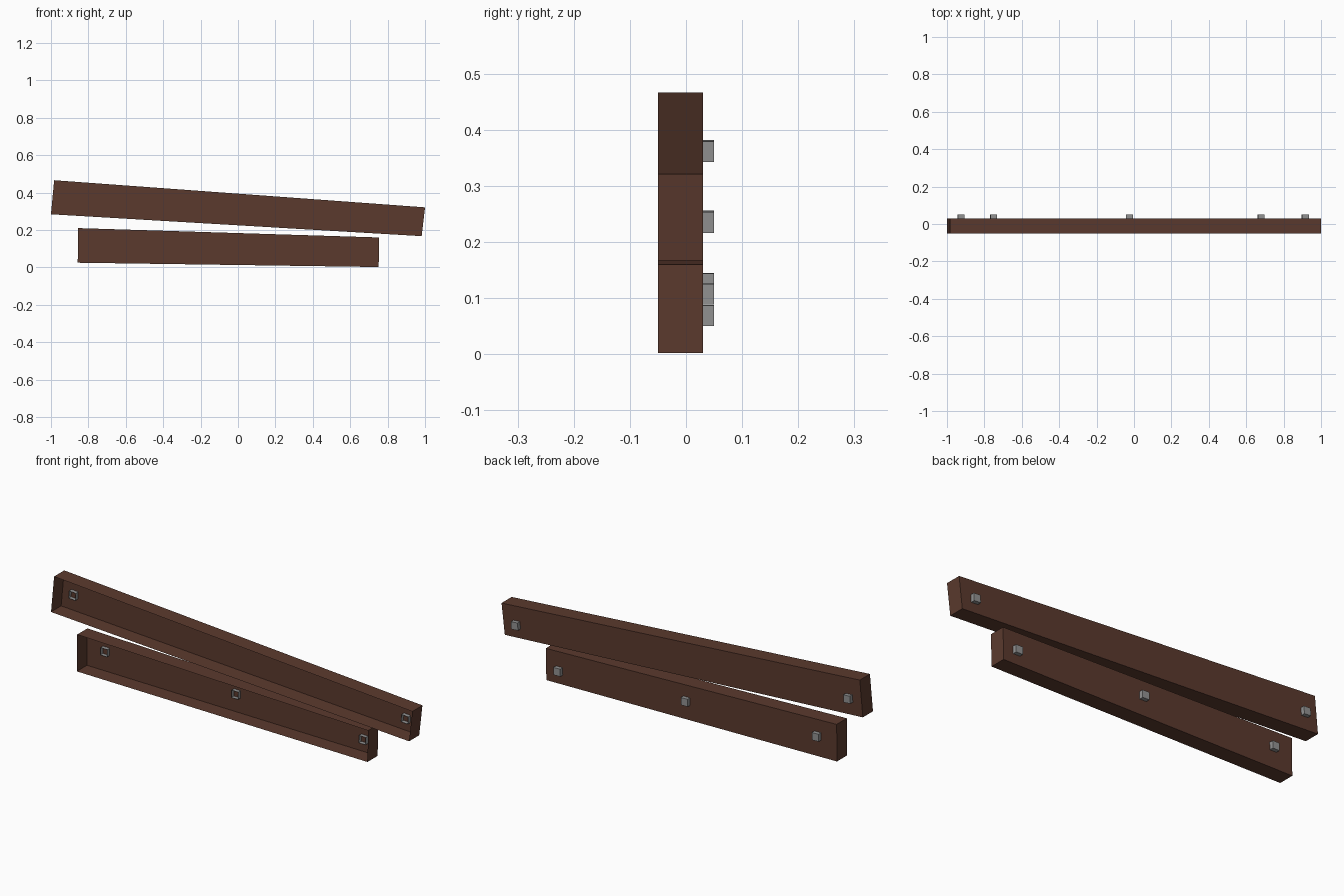
import bpy, math

if "Cube" in bpy.data.objects:
    bpy.data.objects.remove(bpy.data.objects["Cube"])


def material(name, rgb):
    m = bpy.data.materials.new(name)
    m.diffuse_color = (*rgb, 1)
    m.use_nodes = True
    m.node_tree.nodes["Principled BSDF"].inputs["Base Color"].default_value = m.diffuse_color
    return m


wood = material("dark_wood", (0.105, 0.042, 0.027))
metal = material("grey_metal", (0.29, 0.29, 0.29))


def open_shell(name, outline, y_front, y_back, mat):
    """Shell from an x-z outline (counter-clockwise from the front), open at the front."""
    n = len(outline)
    verts = [(x, y_front, z) for x, z in outline] + [(x, y_back, z) for x, z in outline]
    faces = [(i, n + i, n + (i + 1) % n, (i + 1) % n) for i in range(n)]
    faces.append(tuple(reversed(range(n, 2 * n))))
    mesh = bpy.data.meshes.new(name)
    mesh.from_pydata(verts, [], faces)
    mesh.materials.append(mat)
    obj = bpy.data.objects.new(name, mesh)
    bpy.context.collection.objects.link(obj)
    return obj


def nail(name, x, z, tilt):
    """Small tilted square nail that passes through the board's back."""
    r = 0.0185
    c, s = math.cos(tilt), math.sin(tilt)
    square = [(-r, -r), (r, -r), (r, r), (-r, r)]
    outline = [(x + a * c - b * s, z + a * s + b * c) for a, b in square]
    open_shell(name, outline, 0.01, 0.05, metal)


# two slightly tapered, tilted boards with open fronts
open_shell("upper_board", [(-1.0, 0.284), (0.982, 0.167), (1.0, 0.321), (-0.983, 0.466)],
           -0.05, 0.03, wood)
open_shell("lower_board", [(-0.857, 0.025), (0.752, 0.002), (0.755, 0.16), (-0.855, 0.21)],
           -0.05, 0.03, wood)

# nails
for i, (x, z) in enumerate([(-0.925, 0.362), (0.915, 0.236)]):
    nail(f"upper_nail_{i + 1}", x, z, math.radians(-4))
for i, (x, z) in enumerate([(-0.75, 0.126), (-0.025, 0.107), (0.68, 0.069)]):
    nail(f"lower_nail_{i + 1}", x, z, math.radians(-1))
